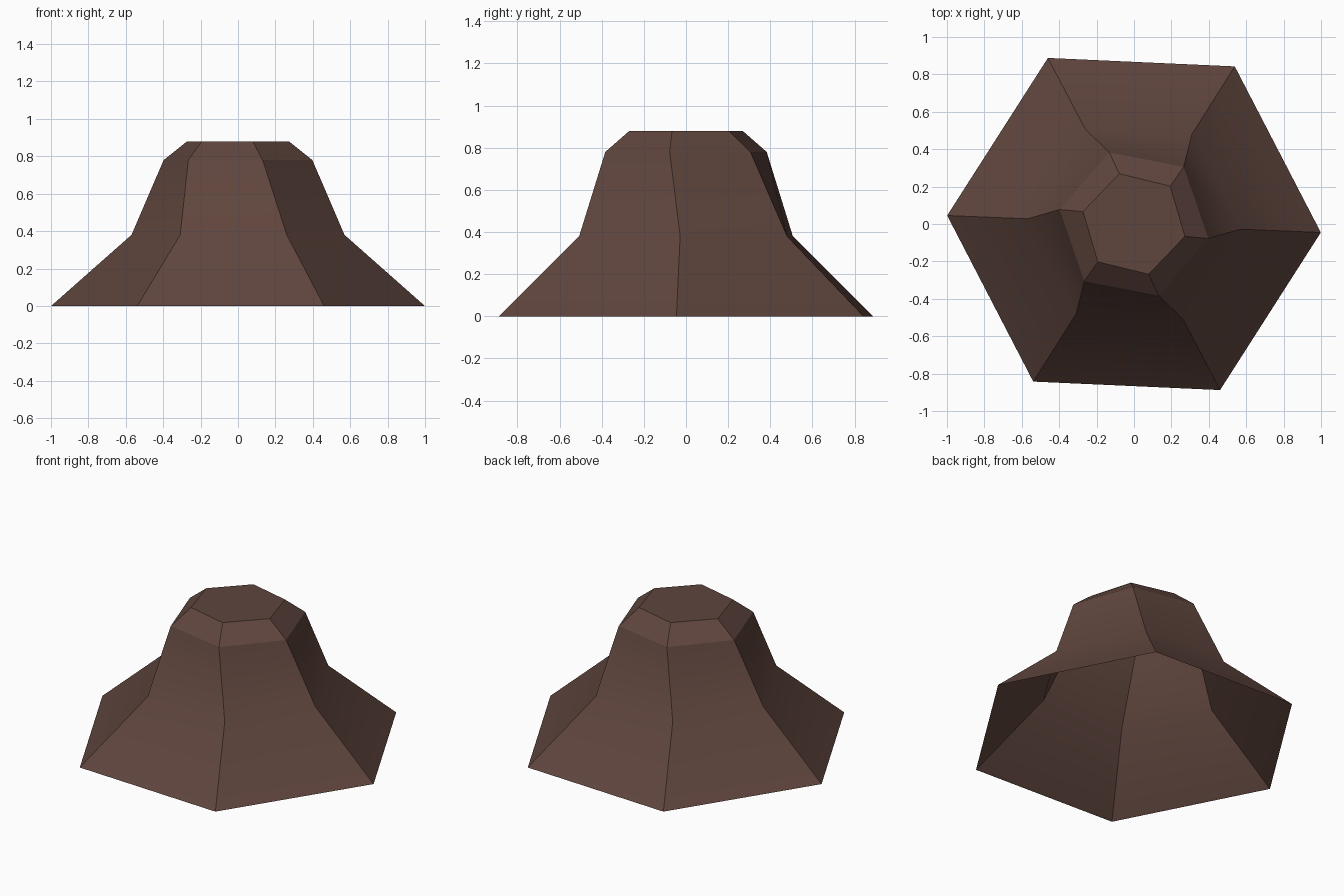
import bpy, bmesh, math

if "Cube" in bpy.data.objects:
    bpy.data.objects.remove(bpy.data.objects["Cube"])

# One flat rock-brown colour
brown = bpy.data.materials.new("rock brown")
brown.diffuse_color = (0.115, 0.06, 0.047, 1)
brown.use_nodes = True
brown.node_tree.nodes["Principled BSDF"].inputs["Base Color"].default_value = brown.diffuse_color

# Hexagonal rings from base to top: radius, height, twist in degrees
rings = [(1.0, 0.0, -2.6), (0.57, 0.38, -2.8), (0.405, 0.78, -11.0), (0.28, 0.88, -13.7)]
SIDES = 6

bm = bmesh.new()
loops = []
for r, z, twist in rings:
    angles = [math.radians(twist + 360 * i / SIDES) for i in range(SIDES)]
    loops.append([bm.verts.new((r * math.cos(a), r * math.sin(a), z)) for a in angles])

# Side walls; the underside stays open
for low, high in zip(loops, loops[1:]):
    for i in range(SIDES):
        j = (i + 1) % SIDES
        bm.faces.new((low[i], low[j], high[j], high[i]))

# Flat top
bm.faces.new(loops[-1])

# Smooth only across the flare bend, keep every other edge crisp
flare = set(loops[1])
for f in bm.faces:
    f.smooth = True
for e in bm.edges:
    e.smooth = all(v in flare for v in e.verts)

mesh = bpy.data.meshes.new("rock_mound")
bm.to_mesh(mesh)
bm.free()
mesh.materials.append(brown)
mound = bpy.data.objects.new("rock_mound", mesh)
bpy.context.collection.objects.link(mound)
